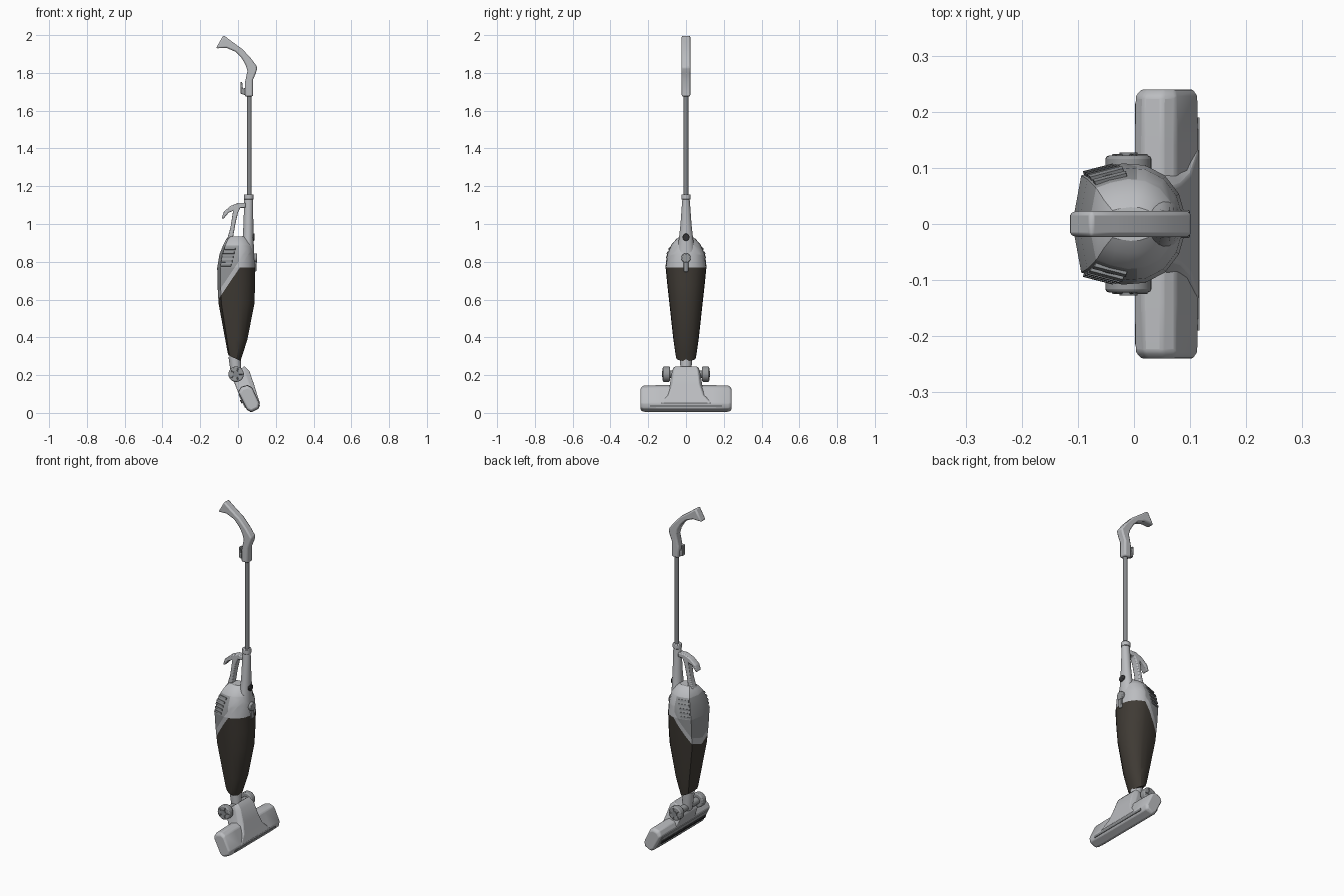
import bpy, bmesh, math
from mathutils import Vector

if "Cube" in bpy.data.objects:
    bpy.data.objects.remove(bpy.data.objects["Cube"], do_unlink=True)


def material(name, r, g, b):
    m = bpy.data.materials.new(name)
    m.use_nodes = True
    m.diffuse_color = (r, g, b, 1)
    m.node_tree.nodes["Principled BSDF"].inputs["Base Color"].default_value = (r, g, b, 1)
    return m


LIGHT = material("light grey plastic", .5, .51, .53)
MID = material("mid grey plastic", .31, .32, .33)
TUBE = material("tube grey", .24, .25, .26)
BROWN = material("smoky brown bin", .05, .043, .035)
DARK = material("dark rubber", .035, .035, .037)


def finish(name, bm, mats, bevel=0, angle=35):
    bmesh.ops.recalc_face_normals(bm, faces=bm.faces)
    mesh = bpy.data.meshes.new(name)
    bm.to_mesh(mesh)
    bm.free()
    ob = bpy.data.objects.new(name, mesh)
    bpy.context.collection.objects.link(ob)
    for m in mats:
        mesh.materials.append(m)
    if bevel:
        mod = ob.modifiers.new("Bevel", 'BEVEL')
        mod.width, mod.segments, mod.limit_method = bevel, 2, 'ANGLE'
    bpy.ops.object.select_all(action='DESELECT')
    ob.select_set(True)
    bpy.context.view_layer.objects.active = ob
    bpy.ops.object.shade_smooth_by_angle(angle=math.radians(angle))
    return ob


def loft_mesh(rings):
    """Skin closed rings of equal point count and cap both ends."""
    bm = bmesh.new()
    vs = [[bm.verts.new(p) for p in ring] for ring in rings]
    n = len(vs[0])
    for a, b in zip(vs, vs[1:]):
        for i in range(n):
            bm.faces.new((a[i], a[(i + 1) % n], b[(i + 1) % n], b[i]))
    bm.faces.new(vs[0])
    bm.faces.new(vs[-1])
    return bm


def prism(name, outline, half, mat, bevel=0, y=0):
    """Side outline in x and z, given thickness along y."""
    rings = [[(px, y + s * half, pz) for px, pz in outline] for s in (-1, 1)]
    return finish(name, loft_mesh(rings), [mat], bevel)


def rod(name, a, b, r, mat, sides=24, r2=None, bevel=0):
    a, b = Vector(a), Vector(b)
    rot = (b - a).to_track_quat('Z', 'Y')
    rings = []
    for centre, rad in ((a, r), (b, r if r2 is None else r2)):
        rings.append([centre + rot @ Vector((rad * math.cos(t), rad * math.sin(t), 0))
                      for t in (math.tau * i / sides for i in range(sides))])
    return finish(name, loft_mesh(rings), [mat], bevel)


# Main body: stations of height, back x, front x, half width
STATIONS = [(.29, -.05, .013, .052), (.32, -.055, .028, .057), (.39, -.068, .05, .067),
            (.58, -.103, .087, .088), (.68, -.109, .09, .099), (.77, -.11, .09, .108),
            (.84, -.098, .085, .1), (.89, -.078, .072, .078), (.92, -.062, .055, .052),
            (.935, -.045, .04, .03)]
HALF = [(-1, 0), (-.84, .8), (-.5, .92), (-.1, 1), (.3, .97), (.65, .8), (.9, .5), (1, .18)]
SECTION = HALF + [(u, -v) for u, v in reversed(HALF[1:])]


def body_point(z, u, v):
    for a, b in zip(STATIONS, STATIONS[1:]):
        if z <= b[0]:
            break
    t = (z - a[0]) / (b[0] - a[0])
    x0, x1, h = (p + (q - p) * t for p, q in zip(a[1:], b[1:]))
    tilt = .015 if z < .3 else 0
    return Vector(((x0 + x1) / 2 + u * (x1 - x0) / 2, v * h, z - tilt * u))


body = loft_mesh([[body_point(s[0], u, v) for u, v in SECTION] for s in STATIONS])
SLOPE = 1.48


def bin_line(x):
    return .6 + (x + .105) * SLOPE


# Cut the colour borders into the body, then colour by position
cuts = [((0, 0, .77), (0, 0, 1)), ((0, 0, bin_line(0)), (-SLOPE, 0, 1)),
        ((0, 0, bin_line(0) + .04), (-SLOPE, 0, 1)), ((.005, 0, 0), (1, 0, 0)),
        ((0, 0, .885), (0, 0, 1))]
for co, no in cuts:
    bmesh.ops.bisect_plane(body, geom=body.verts[:] + body.edges[:] + body.faces[:],
                           plane_co=co, plane_no=no)
for f in body.faces:
    c = f.calc_center_median()
    if c.z < .77 and c.z < bin_line(c.x):
        f.material_index = 2
    elif c.x < .005 and c.z < .885 and c.z > bin_line(c.x) + .04:
        f.material_index = 1
finish("body", body, [LIGHT, MID, BROWN], angle=28)

# Vent louvres on both flanks
for side, label in ((1, "left"), (-1, "right")):
    for i in range(5):
        z = .775 + i * .022
        ends = [(-.8, .82), (-.1 - .04 * (4 - i), .99 - .01 * (4 - i))]
        rings = []
        for u, v in ends:
            low, high = body_point(z, u, side * v), body_point(z + .011, u, side * v)
            out = Vector((-.002, side * .006, .002))
            rings.append([low - out, low + out, high + out, high - out])
        finish(f"{label}_vent_{i + 1}", loft_mesh(rings), [TUBE])

# Sleeve that holds the tube
sleeve = []
for z, cx, hx, hy in ((.84, .05, .036, .05), (.9, .053, .03, .04), (1, .055, .026, .029),
                      (1.1, .056, .024, .022), (1.135, .056, .024, .019)):
    sleeve.append([(cx + hx * math.cos(t), hy * math.sin(t), z)
                   for t in (math.tau * i / 20 for i in range(20))])
finish("tube_sleeve", loft_mesh(sleeve), [LIGHT])
rod("sleeve_collar", (.057, 0, 1.13), (.057, 0, 1.157), .025, LIGHT, bevel=.003)

# Carry handle with hooked end
prism("carry_handle", [(-.087, 1.03), (-.075, 1.065), (-.04, 1.095), (0, 1.112), (.04, 1.112),
                       (.04, 1.086), (.012, 1.086), (0, 1.06), (-.014, 1), (-.028, .92),
                       (-.03, .87), (-.088, .83), (-.072, .89), (-.055, .93), (-.04, .98),
                       (-.026, 1.07), (-.05, 1.06), (-.077, 1.027)], .02, LIGHT, .006)

# Front latch, power button
rod("latch_disc", (.07, 0, .82), (.1, 0, .82), .025, MID, bevel=.004)
prism("latch_tail", [(.08, .82), (.099, .82), (.097, .75), (.085, .745)], .012, MID, .003)
rod("power_button", (.06, 0, .93), (.088, 0, .93), .019, DARK, bevel=.003)

# Long tube and top grip
rod("tube", (.06, 0, 1.12), (.06, 0, 1.7), .0125, TUBE, sides=16)
prism("grip", [(-.077, 2), (-.035, 1.968), (.024, 1.925), (.07, 1.875), (.103, 1.83),
               (.095, 1.8), (.08, 1.765), (.08, 1.675), (.036, 1.675), (.036, 1.745),
               (.05, 1.81), (.04, 1.843), (.018, 1.88), (-.013, 1.912), (-.06, 1.932),
               (-.117, 1.93)], .023, LIGHT, .008)
prism("cord_hook", [(.012, 1.752), (.022, 1.752), (.026, 1.715), (.045, 1.725),
                    (.045, 1.68), (.014, 1.69)], .012, MID, .003)

# Swivel neck, axle and wheels
rod("neck", (-.008, 0, .19), (-.018, 0, .3), .027, LIGHT, r2=.033)
rod("axle", (-.01, -.09, .205), (-.01, .09, .205), .02, MID)
for s, label in ((1, "left"), (-1, "right")):
    rod(f"{label}_wheel", (-.01, s * .085, .205), (-.01, s * .122, .205), .041, MID,
        sides=28, bevel=.006)
    rod(f"{label}_hub", (-.01, s * .12, .205), (-.01, s * .127, .205), .016, TUBE)
    for k in range(5):
        d = Vector((math.cos(k * math.tau / 5), 0, math.sin(k * math.tau / 5)))
        c = Vector((-.01, s * .121, .205))
        rod(f"{label}_spoke_{k + 1}", c + d * .01, c + d * .034, .004, TUBE, sides=8)

# Floor head: wide shell with chamfered ends
SHELL = [(.115, .05), (.11, .022), (.07, .003), (.048, .015), (0, .11), (.015, .138),
         (.05, .148), (.075, .135)]
shell = []
for y, k in ((-.24, .82), (-.228, .97), (-.14, 1), (.14, 1), (.228, .97), (.24, .82)):
    shell.append([(.064 + (x - .064) * k, y, .065 + (z - .065) * k) for x, z in SHELL])
finish("floor_head", loft_mesh(shell), [LIGHT], bevel=.005)

# Central hood flaring into the head
hood = []
for ox, oz, ix, iz, h in ((.034, .248, -.008, .215, .068), (.06, .222, -.024, .17, .077),
                          (.085, .15, .0, .11, .087), (.102, .095, .02, .08, .108),
                          (.117, .05, .05, .04, .16)):
    mx, mz = ix + (ox - ix) * .75, iz + (oz - iz) * .75
    hood.append([(ix, -h, iz), (mx, -h, mz), (ox, -.82 * h, oz),
                 (ox, .82 * h, oz), (mx, h, mz), (ix, h, iz)])
finish("head_hood", loft_mesh(hood), [LIGHT], bevel=.004)

# Front bumper strip, sole plate and bristles
prism("bumper_strip", [(.108, .04), (.1165, .043), (.1145, .032), (.108, .03)], .19, TUBE)
prism("sole_plate", [(.045, .028), (.038, .025), (.002, .097), (.01, .1)], .215, MID)
for i in range(27):
    prism(f"bristle_{i + 1}", [(.03, .056), (.018, .05), (.01, .066), (.022, .072)],
          .005, DARK, y=-.2 + i * .4 / 26)
